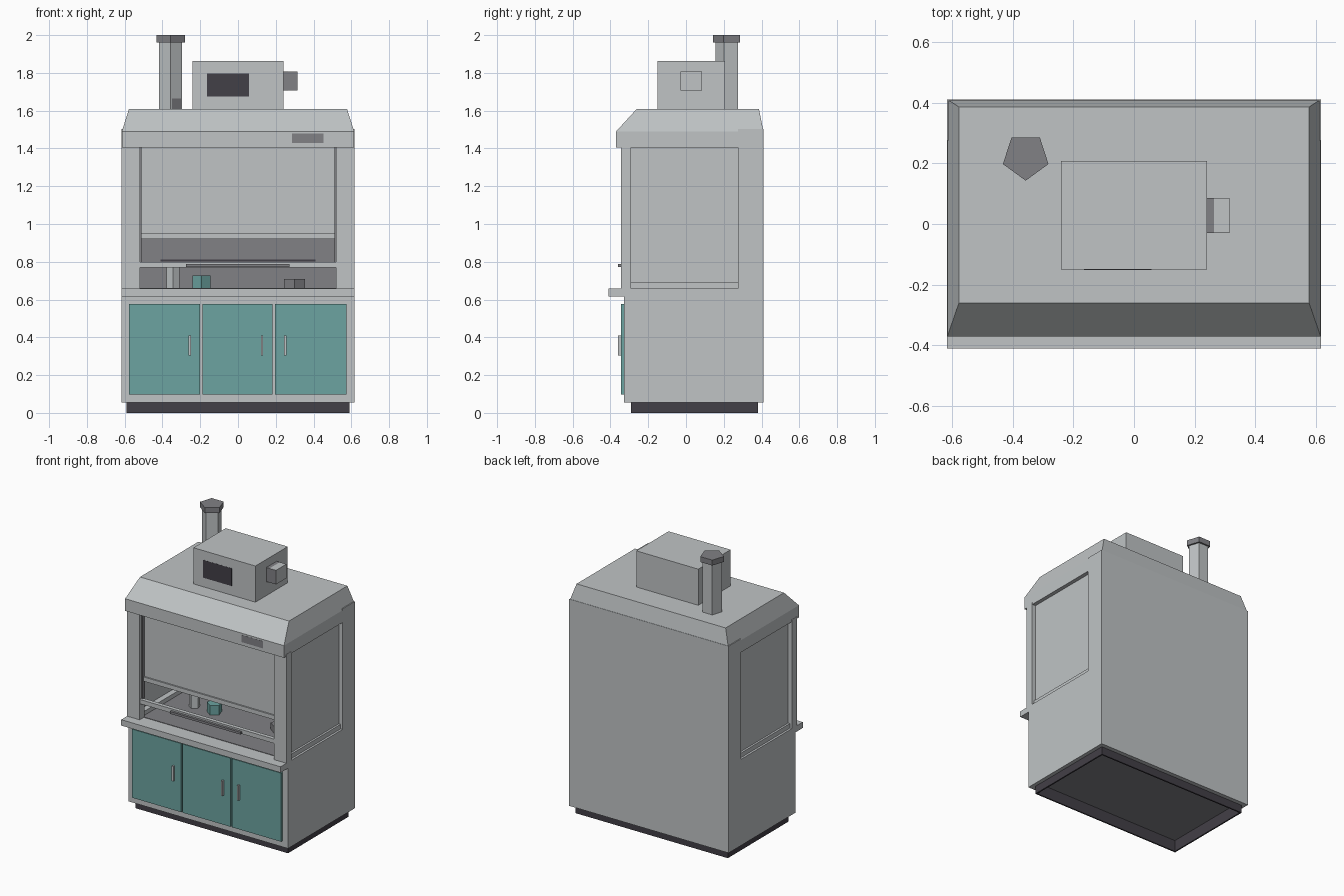
import bpy, bmesh, math

cube = bpy.data.objects.get("Cube")
if cube:
    bpy.data.objects.remove(cube, do_unlink=True)


def material(name, r, g, b):
    m = bpy.data.materials.new(name)
    m.use_nodes = True
    m.diffuse_color = (r, g, b, 1)
    m.node_tree.nodes["Principled BSDF"].inputs["Base Color"].default_value = (r, g, b, 1)
    return m


light = material("light grey", 0.525, 0.55, 0.56)
dark = material("dark grey", 0.22, 0.22, 0.235)
black = material("charcoal", 0.055, 0.05, 0.063)
teal = material("teal", 0.15, 0.37, 0.355)


def finish(name, bm, mat):
    bmesh.ops.recalc_face_normals(bm, faces=bm.faces)
    mesh = bpy.data.meshes.new(name)
    bm.to_mesh(mesh)
    bm.free()
    mesh.materials.append(mat)
    ob = bpy.data.objects.new(name, mesh)
    bpy.context.collection.objects.link(ob)
    return ob


def box(name, xs, ys, zs, mat):
    bm = bmesh.new()
    bmesh.ops.create_cube(bm, size=1)
    for v in bm.verts:
        for i, (lo, hi) in enumerate((xs, ys, zs)):
            v.co[i] = hi if v.co[i] > 0 else lo
    return finish(name, bm, mat)


def pair(name, xs, ys, zs, mat):
    box("left_" + name, xs, ys, zs, mat)
    box("right_" + name, (-xs[1], -xs[0]), ys, zs, mat)


def frame(name, xs, ys, zs, wall, mat):
    # rectangular ring, open at the top and bottom
    bm = bmesh.new()
    loops = []
    for inset, z in ((0, zs[0]), (0, zs[1]), (wall, zs[1]), (wall, zs[0])):
        x0, x1, y0, y1 = xs[0] + inset, xs[1] - inset, ys[0] + inset, ys[1] - inset
        loops.append([bm.verts.new((x, y, z)) for x, y in ((x0, y0), (x1, y0), (x1, y1), (x0, y1))])
    for k in range(4):
        a, b = loops[k], loops[(k + 1) % 4]
        for i in range(4):
            j = (i + 1) % 4
            bm.faces.new((a[i], a[j], b[j], b[i]))
    return finish(name, bm, mat)


def prism(name, x, y, z0, z1, radius, mat):
    # five-sided upright prism with one corner towards the front
    bm = bmesh.new()
    ring = []
    for i in range(5):
        a = math.tau * i / 5 - math.pi / 2
        ring.append(bm.verts.new((x + radius * math.cos(a), y + radius * math.sin(a), z0)))
    base = bm.faces.new(ring)
    top = bmesh.ops.extrude_face_region(bm, geom=[base])["geom"]
    for v in top:
        if isinstance(v, bmesh.types.BMVert):
            v.co.z = z1
    return finish(name, bm, mat)


W = 0.617

# Base cabinet on a hollow plinth
frame("plinth", (-0.59, 0.59), (-0.29, 0.38), (0, 0.085), 0.01, black)
box("plinth_ceiling", (-0.585, 0.585), (-0.285, 0.375), (0.08, 0.09), dark)
frame("cabinet_skirt", (-W, W), (-0.328, 0.41), (0.055, 0.086), 0.03, light)
box("cabinet", (-W, W), (-0.328, 0.41), (0.086, 0.65), light)
box("countertop", (-W, W), (-0.41, 0.40), (0.617, 0.658), light)
box("work_surface", (-0.53, 0.53), (-0.30, 0.26), (0.65, 0.661), dark)

# Doors with upright handles
doors = ((-0.578, -0.20, -0.255), (-0.187, 0.182, 0.127), (0.195, 0.575, 0.25))
for i, (x0, x1, hx) in enumerate(doors):
    box(f"door_{i + 1}", (x0, x1), (-0.344, -0.32), (0.097, 0.577), teal)
    box(f"door_handle_{i + 1}", (hx - 0.006, hx + 0.006), (-0.36, -0.34), (0.305, 0.41), light)

# Chamber walls: rear block, front posts, recessed side panes
box("rear_wall", (-W, W), (0.275, 0.41), (0.64, 1.502), light)
box("back_baffle", (-0.57, 0.57), (0.255, 0.28), (0.655, 1.41), dark)
box("baffle_slot", (-0.41, 0.41), (0.25, 0.256), (0.802, 0.813), black)
pair("front_post", (0.52, W), (-0.345, -0.29), (0.655, 1.42), light)
pair("side_pane", (0.57, 0.588), (-0.30, 0.28), (0.65, 1.42), light)
pair("side_sill", (0.53, 0.602), (-0.29, 0.276), (0.655, 0.69), light)
pair("sash_track", (0.51, 0.522), (-0.325, -0.30), (0.80, 1.41), dark)

# Sliding sash, lower air foil and pull bar
box("sash", (-0.512, 0.512), (-0.306, -0.295), (0.93, 1.42), light)
box("sash_rail", (-0.512, 0.512), (-0.316, -0.29), (0.92, 0.95), light)
box("air_foil", (-0.522, 0.522), (-0.343, -0.315), (0.77, 0.80), light)
box("pull_bar", (-0.275, 0.272), (-0.36, -0.34), (0.772, 0.788), dark)

# Vessels on the work surface
prism("tall_vessel", -0.344, 0.01, 0.655, 0.77, 0.036, light)
prism("teal_vessel", -0.193, 0.015, 0.655, 0.728, 0.05, teal)
prism("low_vessel", 0.30, 0.03, 0.655, 0.708, 0.058, dark)

# Hood: straight band, then a tapered top
bm = bmesh.new()
rings = []
for x, y0, y1, z in ((0.615, -0.37, 0.41, 1.405), (0.615, -0.37, 0.41, 1.49),
                     (0.577, -0.26, 0.386, 1.61)):
    rings.append([bm.verts.new(p) for p in ((-x, y0, z), (x, y0, z), (x, y1, z), (-x, y1, z))])
for low, high in zip(rings, rings[1:]):
    for i in range(4):
        j = (i + 1) % 4
        bm.faces.new((low[i], low[j], high[j], high[i]))
bm.faces.new(rings[0])
bm.faces.new(rings[-1])
finish("hood", bm, light)
box("hood_plate", (0.285, 0.453), (-0.371, -0.368), (1.428, 1.478), dark)

# Fan housing with control panel and side outlet
box("fan_housing", (-0.24, 0.24), (-0.15, 0.207), (1.60, 1.863), light)
box("control_panel", (-0.165, 0.057), (-0.151, -0.148), (1.674, 1.798), black)
box("outlet_collar", (0.235, 0.264), (-0.03, 0.085), (1.708, 1.807), dark)
box("outlet", (0.264, 0.315), (-0.028, 0.085), (1.708, 1.807), light)
box("outlet_front", (0.264, 0.314), (-0.03, -0.026), (1.709, 1.806), dark)

# Exhaust stack with a small hatch low on its front left side
prism("exhaust_pipe", -0.357, 0.222, 1.60, 1.97, 0.065, light)
prism("exhaust_cap", -0.357, 0.222, 1.962, 2.0, 0.079, dark)
hatch = box("pipe_hatch", (-0.03, 0.03), (-0.002, 0.002), (1.605, 1.665), dark)
hatch.location = (-0.326, 0.18, 0)
hatch.rotation_euler.z = math.radians(36)
